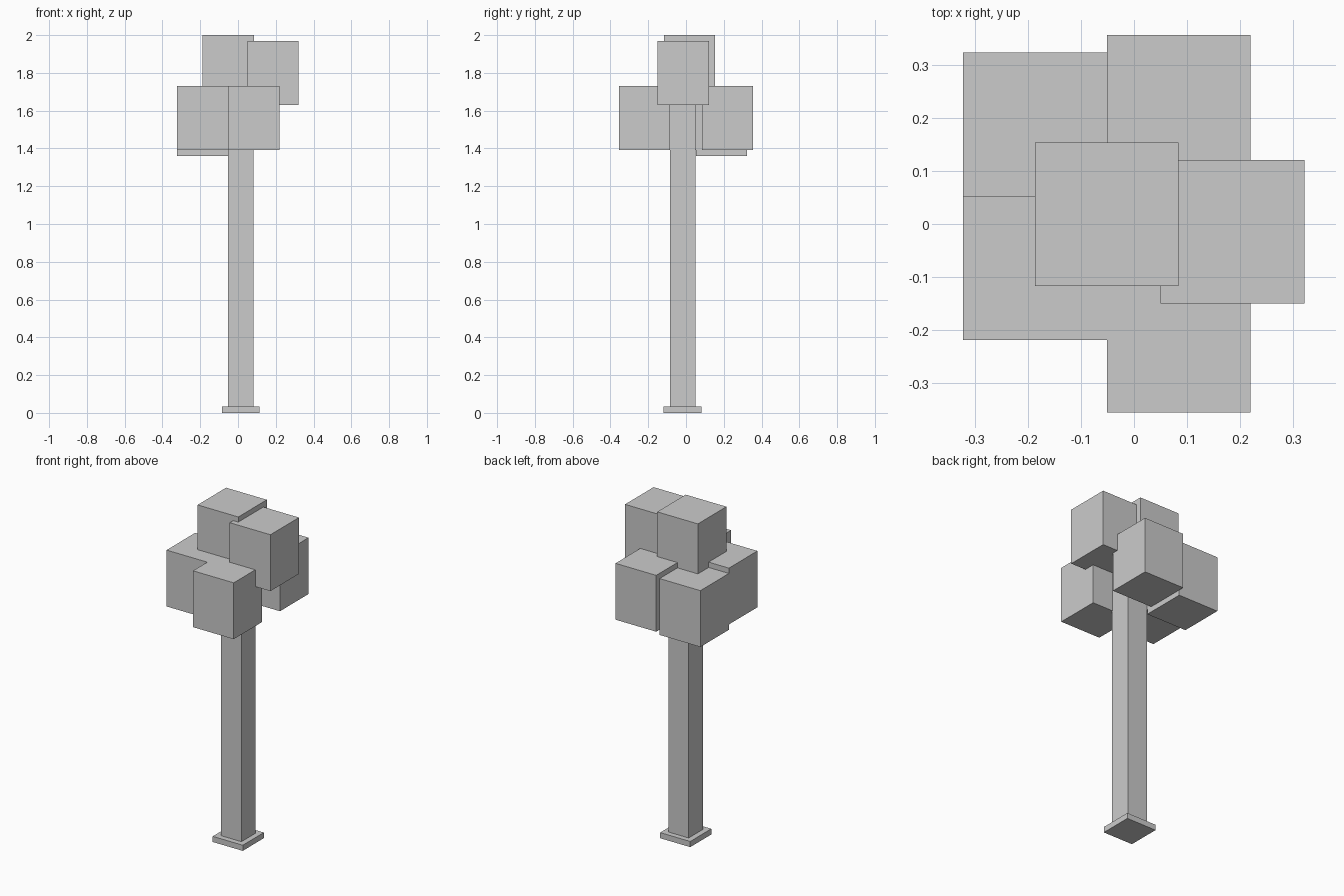
import bpy

if "Cube" in bpy.data.objects:
    bpy.data.objects.remove(bpy.data.objects["Cube"])


def box(name, x, y, z, size):
    """Box from its minimum corner (x, y, z) and its size."""
    bpy.ops.mesh.primitive_cube_add(size=1)
    ob = bpy.context.object
    ob.name = name
    for v in ob.data.vertices:
        v.co = [lo + (c + 0.5) * s for lo, c, s in zip((x, y, z), v.co, size)]
    return ob


# Base plate and square trunk
box("base_plate", -0.085, -0.119, 0, (0.2, 0.2, 0.034))
box("trunk", -0.052, -0.086, 0.034, (0.135, 0.135, 1.64))

# Six identical foliage blocks, staggered around the trunk top
LEAF = (0.271, 0.271, 0.339)
leaves = {
    "leaf_block_top": (-0.187, -0.117, 1.661),
    "leaf_block_right": (0.05, -0.15, 1.63),
    "leaf_block_front": (-0.051, -0.355, 1.392),
    "leaf_block_back": (-0.051, 0.085, 1.392),
    "leaf_block_left_front": (-0.322, -0.219, 1.392),
    "leaf_block_left_back": (-0.322, 0.052, 1.36),
}
for name, corner in leaves.items():
    box(name, *corner, LEAF)
